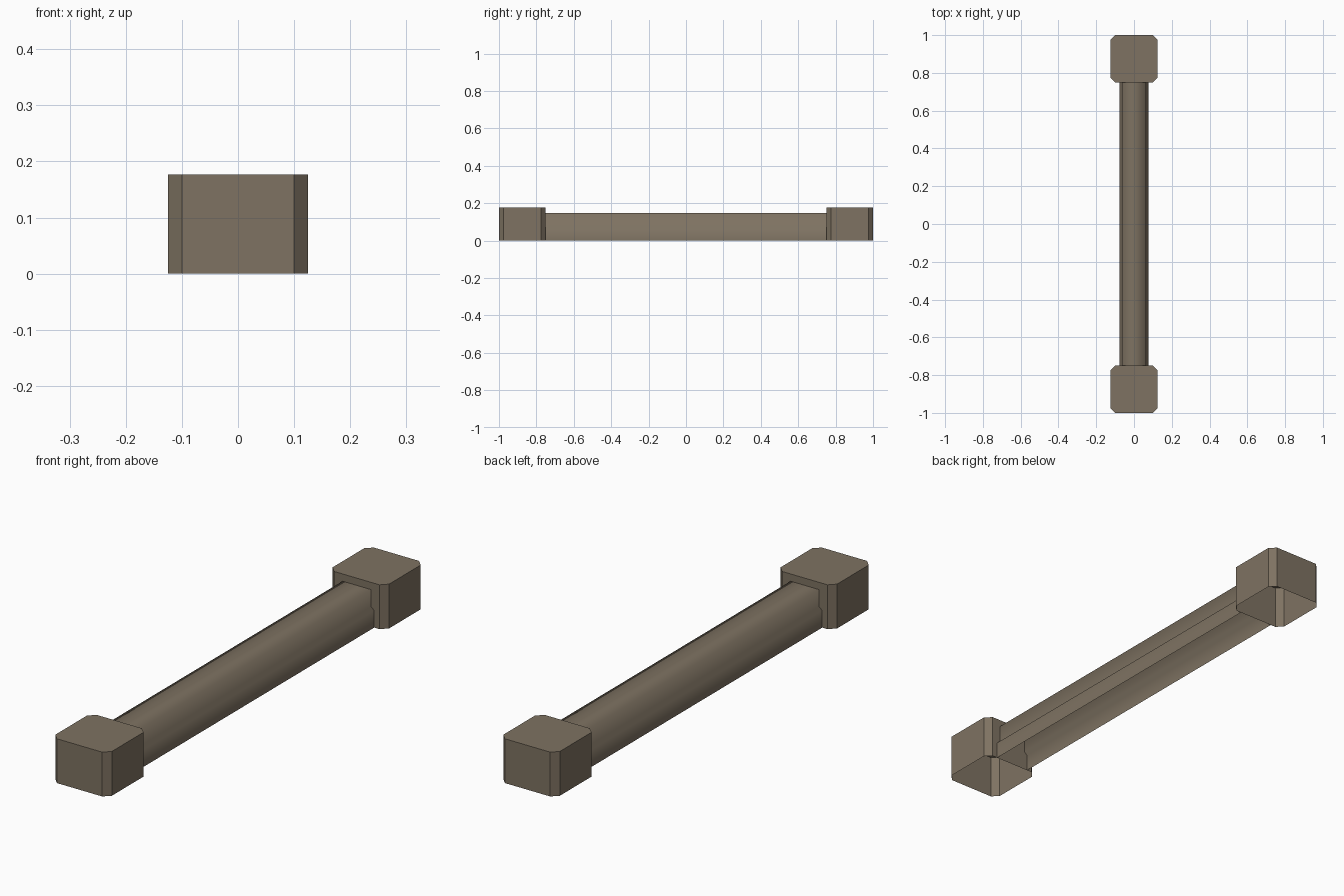
import bpy, bmesh

if "Cube" in bpy.data.objects:
    bpy.data.objects.remove(bpy.data.objects["Cube"])

stone = bpy.data.materials.new("brown_stone")
stone.diffuse_color = (0.21, 0.17, 0.122, 1)
stone.use_nodes = True
stone.node_tree.nodes["Principled BSDF"].inputs["Base Color"].default_value = stone.diffuse_color


def sweep(name, points, start, offset, closed, smooth):
    """Extrude a profile along an axis into an open shell."""
    bm = bmesh.new()
    a = [bm.verts.new(start(*p)) for p in points]
    b = [bm.verts.new(v.co + offset) for v in a]
    n = len(points)
    for i in range(n if closed else n - 1):
        j = (i + 1) % n
        bm.faces.new((a[i], a[j], b[j], b[i]))
    if closed:
        bm.faces.new(b)
    for f in bm.faces:
        f.smooth = smooth
    mesh = bpy.data.meshes.new(name)
    bm.to_mesh(mesh)
    bm.free()
    mesh.materials.append(stone)
    obj = bpy.data.objects.new(name, mesh)
    bpy.context.collection.objects.link(obj)
    return obj


from mathutils import Vector

# end posts: chamfered blocks, open underneath
H, C = 0.125, 0.1
octagon = [(H, -C), (H, C), (C, H), (-C, H), (-H, C), (-H, -C), (-C, -H), (C, -H)]
for name, y in (("front_post", -0.875), ("back_post", 0.875)):
    sweep(name, octagon, lambda px, py: Vector((px, py + y, 0)),
          Vector((0, 0, 0.177)), True, False)

# rail: stepped profile with softly shaded edges, open underneath
half = [(0.077, 0), (0.077, 0.068), (0.063, 0.08), (0.063, 0.148)]
profile = half + [(-x, z) for x, z in reversed(half)]
sweep("rail", profile[::-1], lambda x, z: Vector((x, -0.75, z)),
      Vector((0, 1.5, 0)), False, True)
